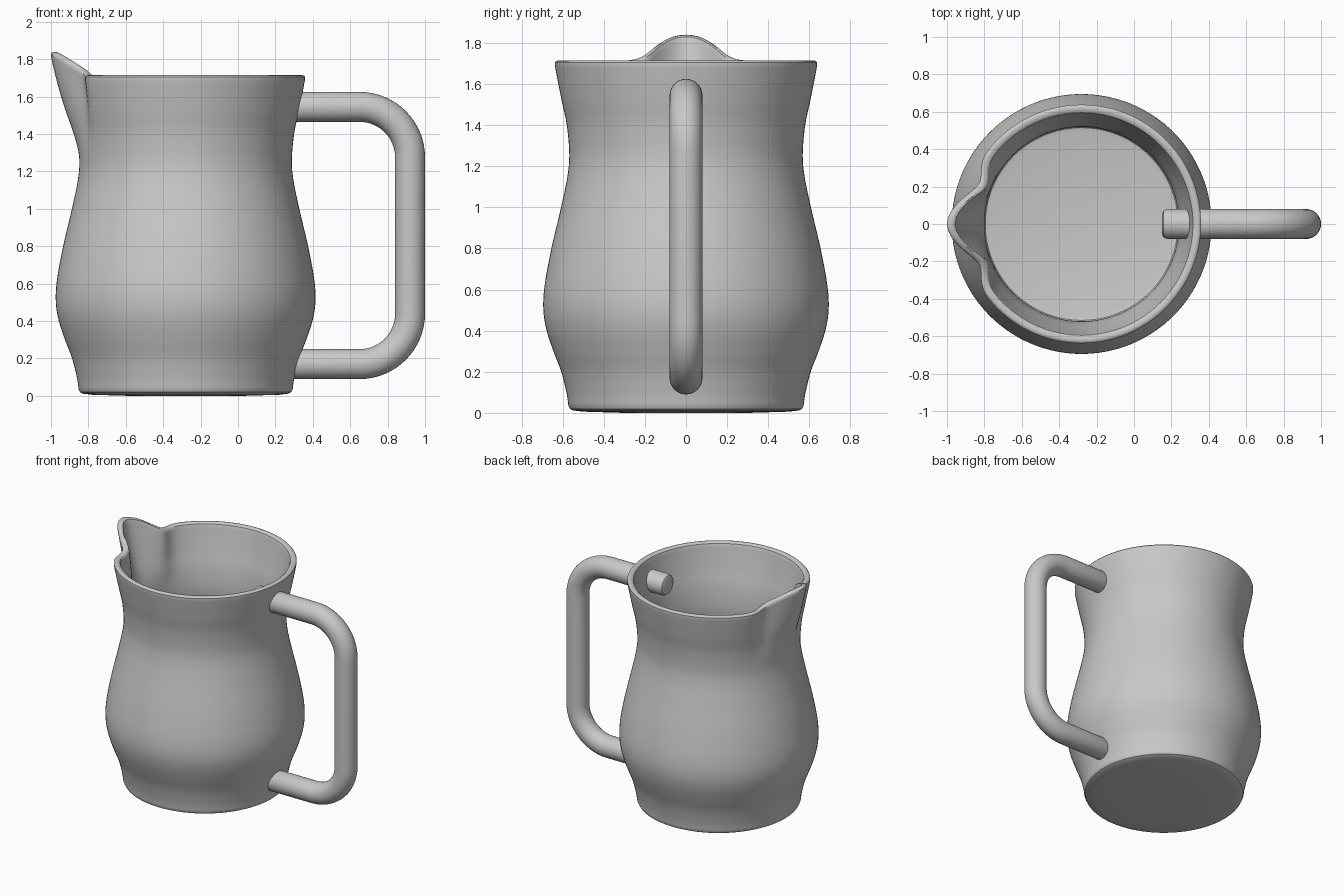
import bpy, bmesh, math
from mathutils import Vector

if "Cube" in bpy.data.objects:
    bpy.data.objects.remove(bpy.data.objects["Cube"])

CX = -0.28          # body axis
SEG = 128

grey = bpy.data.materials.new("grey ceramic")
grey.diffuse_color = (0.58, 0.58, 0.57, 1)
grey.use_nodes = True
grey.node_tree.nodes["Principled BSDF"].inputs["Base Color"].default_value = grey.diffuse_color


def smoothstep(a, b, v):
    t = min(max((v - a) / (b - a), 0), 1)
    return t * t * (3 - 2 * t)


def spline(pts, n=6):
    """Smooth curve through the points."""
    out = []
    p = [Vector(q) for q in pts]
    p = [2 * p[0] - p[1]] + p + [2 * p[-1] - p[-2]]
    for i in range(1, len(p) - 2):
        a, b, c, d = p[i - 1:i + 3]
        for k in range(n):
            t = k / n
            out.append(0.5 * (2 * b + (c - a) * t + (2 * a - 5 * b + 4 * c - d) * t * t
                              + (3 * b - a - 3 * c + d) * t ** 3))
    out.append(p[-2])
    return [(v.x, v.y) for v in out]


def skin(bm, rings):
    """Join closed rings of vertices and cap both ends."""
    n = len(rings[0])
    for a, b in zip(rings, rings[1:]):
        for i in range(n):
            j = (i + 1) % n
            bm.faces.new((a[i], a[j], b[j], b[i]))
    bm.faces.new(rings[0][::-1])
    bm.faces.new(rings[-1])


def finish(name, bm):
    bmesh.ops.recalc_face_normals(bm, faces=bm.faces)
    me = bpy.data.meshes.new(name)
    bm.to_mesh(me)
    bm.free()
    me.materials.append(grey)
    ob = bpy.data.objects.new(name, me)
    bpy.context.collection.objects.link(ob)
    bpy.ops.object.select_all(action='DESELECT')
    ob.select_set(True)
    bpy.context.view_layer.objects.active = ob
    bpy.ops.object.shade_smooth_by_angle(angle=math.radians(35))
    return ob


# Jug body profile (radius, height): base, outer wall, rim, inner wall, floor
outer = spline([(0.572, 0.035), (0.582, 0.10), (0.607, 0.20), (0.645, 0.30), (0.678, 0.40),
                (0.694, 0.50), (0.688, 0.62), (0.655, 0.80), (0.608, 1.00), (0.577, 1.15),
                (0.568, 1.26), (0.580, 1.40), (0.605, 1.52), (0.627, 1.63), (0.638, 1.69)])
inner = [(r - 0.048, z) for r, z in outer if z > 0.07][::-1]
base = [(0.30, 0.0), (0.50, 0.006), (0.55, 0.012), (0.565, 0.02)]
rim = [(0.638, 1.705), (0.632, 1.712), (0.622, 1.715), (0.606, 1.713), (0.595, 1.705)]
floor = [(0.515, 0.055), (0.495, 0.05)]
profile = base + outer + rim + inner + floor

bm = bmesh.new()
rings = []
for r, z in profile:
    w = smoothstep(1.25, 1.71, z)
    ring = []
    for i in range(SEG):
        th = 2 * math.pi * i / SEG
        deg = abs(math.degrees((th + math.pi) % (2 * math.pi) - math.pi))
        # pulled spout: pushed out in the middle, pinched at its sides, raised lip
        dr = 0.082 * math.exp(-(deg / 11) ** 2) - 0.05 * math.exp(-((deg - 22) / 8) ** 2)
        dz = 0.0625 * (1 + math.cos(math.pi * deg / 29)) if deg < 29 else 0
        rr = r + dr * w
        ring.append(bm.verts.new((CX - rr * math.cos(th), rr * math.sin(th), z + dz * w * w)))
    rings.append(ring)
skin(bm, rings)
finish("jug_body", bm)

# Handle: round bar swept along a D-shaped path, ends poking through the wall
X0, X1, Z0, Z1, R, BEND = 0.15, 0.92, 0.17, 1.545, 0.08, 0.27
path = []           # (x, z, direction angle, radius)
caps = [(0.0, 0.055), (0.007, 0.071), (0.025, 0.08)]
for d, rad in caps:
    path.append((X0 + d, Z0, 0, rad))
for cz, start in ((Z0 + BEND, 0), (Z1 - BEND, 90)):
    for k in range(17):
        a = math.radians(start + 90 * k / 16)
        path.append((X1 - BEND + BEND * math.sin(a), cz - BEND * math.cos(a), a, R))
for d, rad in caps[::-1]:
    path.append((X0 + d, Z1, math.pi, rad))

bm = bmesh.new()
rings = []
for x, z, a, rad in path:
    ring = []
    for i in range(32):
        t = 2 * math.pi * i / 32
        u = rad * math.cos(t)
        ring.append(bm.verts.new((x - u * math.sin(a), rad * math.sin(t), z + u * math.cos(a))))
    rings.append(ring)
skin(bm, rings)
finish("handle", bm)
